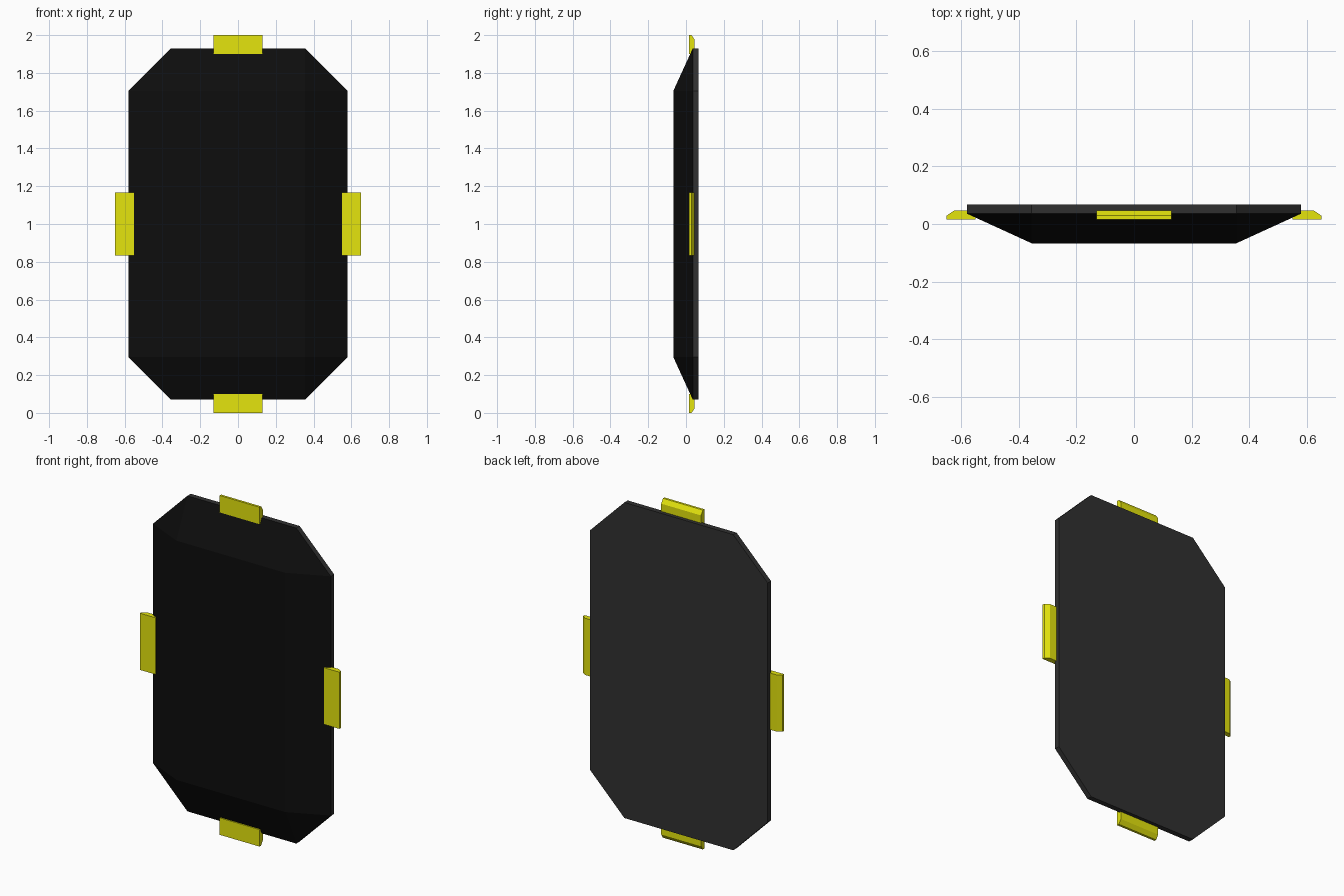
import bpy
import bmesh
from math import pi
from mathutils import Matrix, Vector

if "Cube" in bpy.data.objects:
    bpy.data.objects.remove(bpy.data.objects["Cube"])

HX, CX = 0.58, 0.355        # half width: full outline / front panel
HZ, CZ = 0.93, 0.705        # half height: full outline / front panel
Y_FRONT, Y_RIM, Y_BACK = -0.067, 0.036, 0.067


def material(name, rgb):
    m = bpy.data.materials.new(name)
    m.diffuse_color = (*rgb, 1)
    m.use_nodes = True
    m.node_tree.nodes["Principled BSDF"].inputs["Base Color"].default_value = m.diffuse_color
    return m


def make_object(name, bm, mat):
    bmesh.ops.recalc_face_normals(bm, faces=bm.faces[:])
    mesh = bpy.data.meshes.new(name)
    bm.to_mesh(mesh)
    bm.free()
    mesh.materials.append(mat)
    ob = bpy.data.objects.new(name, mesh)
    bpy.context.collection.objects.link(ob)
    return ob


black = material("black", (0.004, 0.004, 0.004))
grey = material("dark_grey", (0.03, 0.03, 0.03))
yellow = material("yellow", (0.78, 0.78, 0.004))

# Octagonal outline in x, z
outline = [(HX, -CZ), (HX, CZ), (CX, HZ), (-CX, HZ),
           (-HX, CZ), (-HX, -CZ), (-CX, -HZ), (CX, -HZ)]

# Body: raised front panel, sloping facets, grey rim and back
bm = bmesh.new()
rim = [bm.verts.new((x, Y_RIM, z + 1)) for x, z in outline]
back = [bm.verts.new((x, Y_BACK, z + 1)) for x, z in outline]
panel = [bm.verts.new((x, Y_FRONT, z + 1))
         for x, z in [(CX, -CZ), (CX, CZ), (-CX, CZ), (-CX, -CZ)]]
bm.faces.new(panel)
for i in range(4):
    a, b, c = rim[2 * i], rim[2 * i + 1], rim[(2 * i + 2) % 8]
    p, q = panel[i], panel[(i + 1) % 4]
    bm.faces.new((a, b, q, p))     # sloping side
    bm.faces.new((b, c, q))        # corner facet
rear = [bm.faces.new(back)]
for i in range(8):
    j = (i + 1) % 8
    rear.append(bm.faces.new((rim[i], rim[j], back[j], back[i])))
for f in rear:
    f.material_index = 1
body = make_object("body", bm, black)
body.data.materials.append(grey)


# Tabs: a chamfered profile extruded along its length, turned around the centre
def tab(name, reach, half_len, angle):
    profile = [(reach - 0.10, 0.015), (reach, 0.015), (reach, 0.029),
               (reach - 0.025, 0.046), (reach - 0.10, 0.046)]
    bm = bmesh.new()
    face = bm.faces.new([bm.verts.new((x, y, -half_len)) for x, y in profile])
    ext = bmesh.ops.extrude_face_region(bm, geom=[face])
    top = [v for v in ext["geom"] if isinstance(v, bmesh.types.BMVert)]
    bmesh.ops.translate(bm, verts=top, vec=(0, 0, 2 * half_len))
    turn = Matrix.Translation(Vector((0, 0, 1))) @ Matrix.Rotation(angle, 4, 'Y')
    bm.transform(turn)
    return make_object(name, bm, yellow)


tab("right_tab", 0.65, 0.167, 0)
tab("bottom_tab", 1.0, 0.13, pi / 2)
for name, reach, half_len, angle in [("left_tab", 0.65, 0.167, pi),
                                     ("top_tab", 1.0, 0.13, -pi / 2)]:
    tab(name, reach, half_len, angle)
